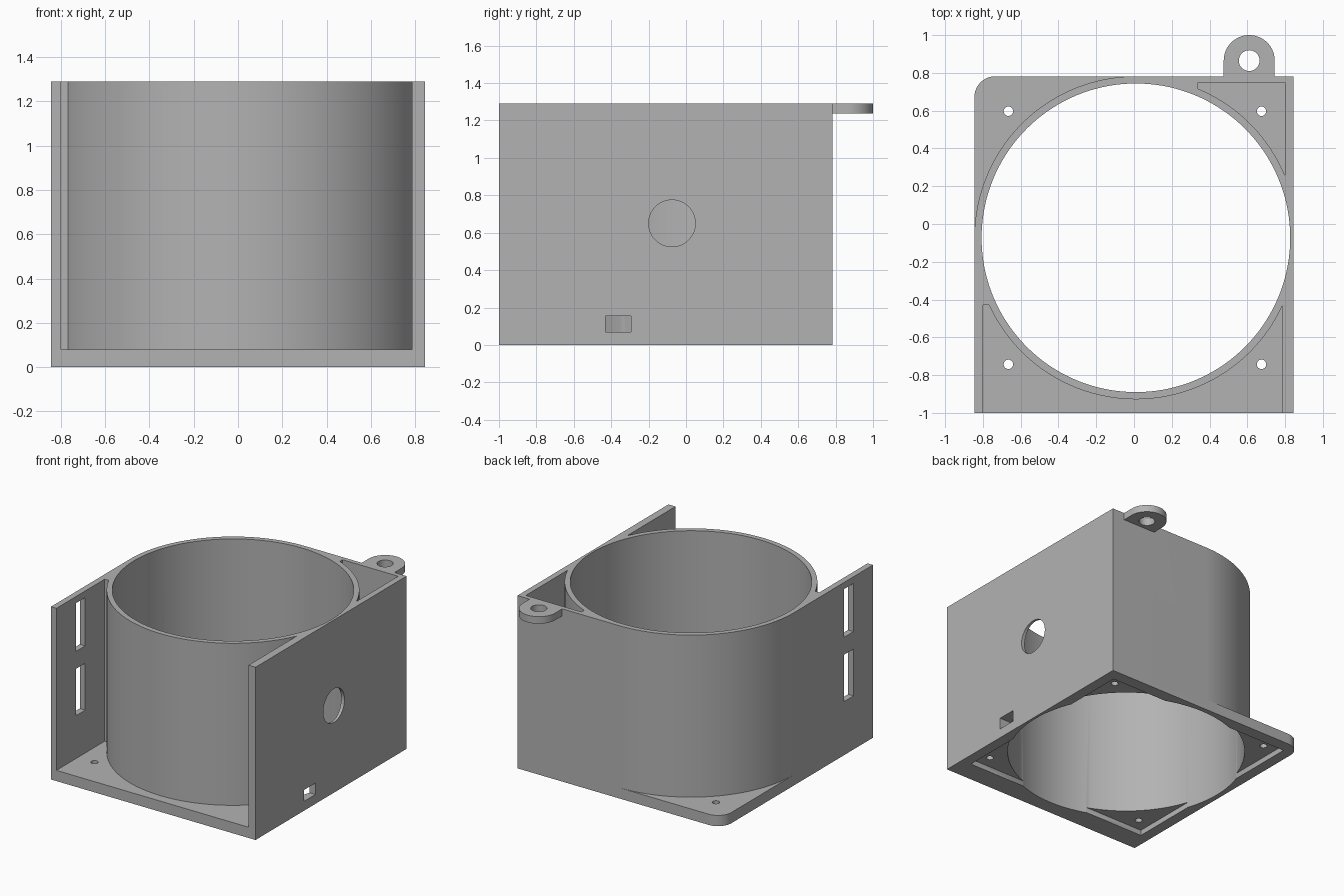
import bpy, bmesh, math

if "Cube" in bpy.data.objects:
    bpy.data.objects.remove(bpy.data.objects["Cube"])

CX, CY = 0.01, -0.073          # bore axis
R_IN, R_OUT = 0.817, 0.855
H, FLOOR = 1.29, 0.08

grey = bpy.data.materials.new("grey plastic")
grey.diffuse_color = (0.45, 0.45, 0.45, 1)
grey.use_nodes = True
grey.node_tree.nodes["Principled BSDF"].inputs["Base Color"].default_value = grey.diffuse_color


def arc(cx, cy, r, a0, a1, n):
    """Points on an arc, angles in degrees, both ends included."""
    return [(cx + r * math.cos(math.radians(a0 + (a1 - a0) * i / n)),
             cy + r * math.sin(math.radians(a0 + (a1 - a0) * i / n))) for i in range(n + 1)]


def prism(name, pts, lo, hi, axis="z"):
    """Extrude a 2D outline along z, or a (y, z) outline along x."""
    bm = bmesh.new()
    place = (lambda u, v, w: (u, v, w)) if axis == "z" else (lambda u, v, w: (w, u, v))
    bottom = [bm.verts.new(place(u, v, lo)) for u, v in pts]
    top = [bm.verts.new(place(u, v, hi)) for u, v in pts]
    n = len(pts)
    bm.faces.new(bottom[::-1])
    bm.faces.new(top)
    for i in range(n):
        j = (i + 1) % n
        bm.faces.new((bottom[i], bottom[j], top[j], top[i]))
    bmesh.ops.recalc_face_normals(bm, faces=bm.faces)
    me = bpy.data.meshes.new(name)
    bm.to_mesh(me)
    bm.free()
    ob = bpy.data.objects.new(name, me)
    bpy.context.collection.objects.link(ob)
    me.materials.append(grey)
    return ob


def rect(u0, v0, u1, v1):
    return [(u0, v0), (u1, v0), (u1, v1), (u0, v1)]


def circle(cx, cy, r, n):
    return arc(cx, cy, r, 0, 360, n)[:-1]


def combine(target, others, op):
    """Apply booleans in order and drop the helper objects."""
    bpy.context.view_layer.objects.active = target
    for o in others:
        m = target.modifiers.new("bool", "BOOLEAN")
        m.operation, m.object, m.solver = op, o, "EXACT"
        bpy.ops.object.modifier_apply(modifier=m.name)
        bpy.data.objects.remove(o, do_unlink=True)


# Tube with side walls and a square back right corner
a = math.degrees(math.asin((-0.43 - CY) / R_OUT))      # where the tube meets the side fill
outline = ([(-0.845, -1), (-0.80, -1), (-0.80, -0.43)]
           + arc(CX, CY, R_OUT, 180 - a, 360 + a, 90)
           + [(0.787, -1), (0.845, -1), (0.845, 0.782)]
           + arc(CX, CY, R_OUT, 90, 180, 60))
housing = prism("fan_housing", outline, 0.0, H)

# Base plate with one rounded corner
base = prism("base_plate", [(-0.845, -1), (0.845, -1), (0.845, 0.782)]
             + arc(-0.735, 0.672, 0.11, 90, 180, 12), 0, FLOOR)

# Mounting ear
ear = prism("mounting_ear", [(0.475, 0.76), (0.745, 0.76)]
            + arc(0.61, 0.865, 0.135, 0, 180, 32), 1.237, H)
combine(housing, [base, ear], "UNION")

# Corner pocket behind the tube
p0 = math.degrees(math.acos((0.80 - CX) / R_OUT))
p1 = math.degrees(math.acos((0.34 - CX) / R_OUT))
cutters = [prism("pocket_cut", [(0.34, 0.748), (0.80, 0.748)]
                 + arc(CX, CY, R_OUT, p0, p1, 24), FLOOR, 2)]

# Main bore and square fan seat underneath
cutters.append(prism("bore_cut", circle(CX, CY, R_IN, 144), -1, 2))
S = 0.765
cutters.append(prism("seat_cut", rect(-S, CY - S, S, CY + S), -1, 0.04))

# Screw holes and ear hole
for sx in (-1, 1):
    for sy in (-1, 1):
        cutters.append(prism("screw_cut", circle(0.005 + sx * 0.67, CY + sy * 0.67, 0.025, 24), -1, 0.2))
cutters.append(prism("ear_cut", circle(0.61, 0.865, 0.055, 32), 1, 2))

# Cable hole and small port in the right wall
cutters.append(prism("cable_cut", circle(-0.075, 0.65, 0.125, 48), 0.5, 1.5, "x"))
cutters.append(prism("port_cut", rect(-0.43, 0.07, -0.293, 0.155), 0.5, 1.5, "x"))

# Two slots in the left wall
for z0, z1 in ((0.40, 0.75), (0.88, 1.24)):
    cutters.append(prism("slot_cut", rect(-0.77, z0, -0.66, z1), -1.5, -0.75, "x"))
combine(housing, cutters, "DIFFERENCE")

# Smooth curved walls, sharp edges
bpy.ops.object.select_all(action="DESELECT")
housing.select_set(True)
bpy.context.view_layer.objects.active = housing
bpy.ops.object.shade_smooth_by_angle(angle=math.radians(30))
